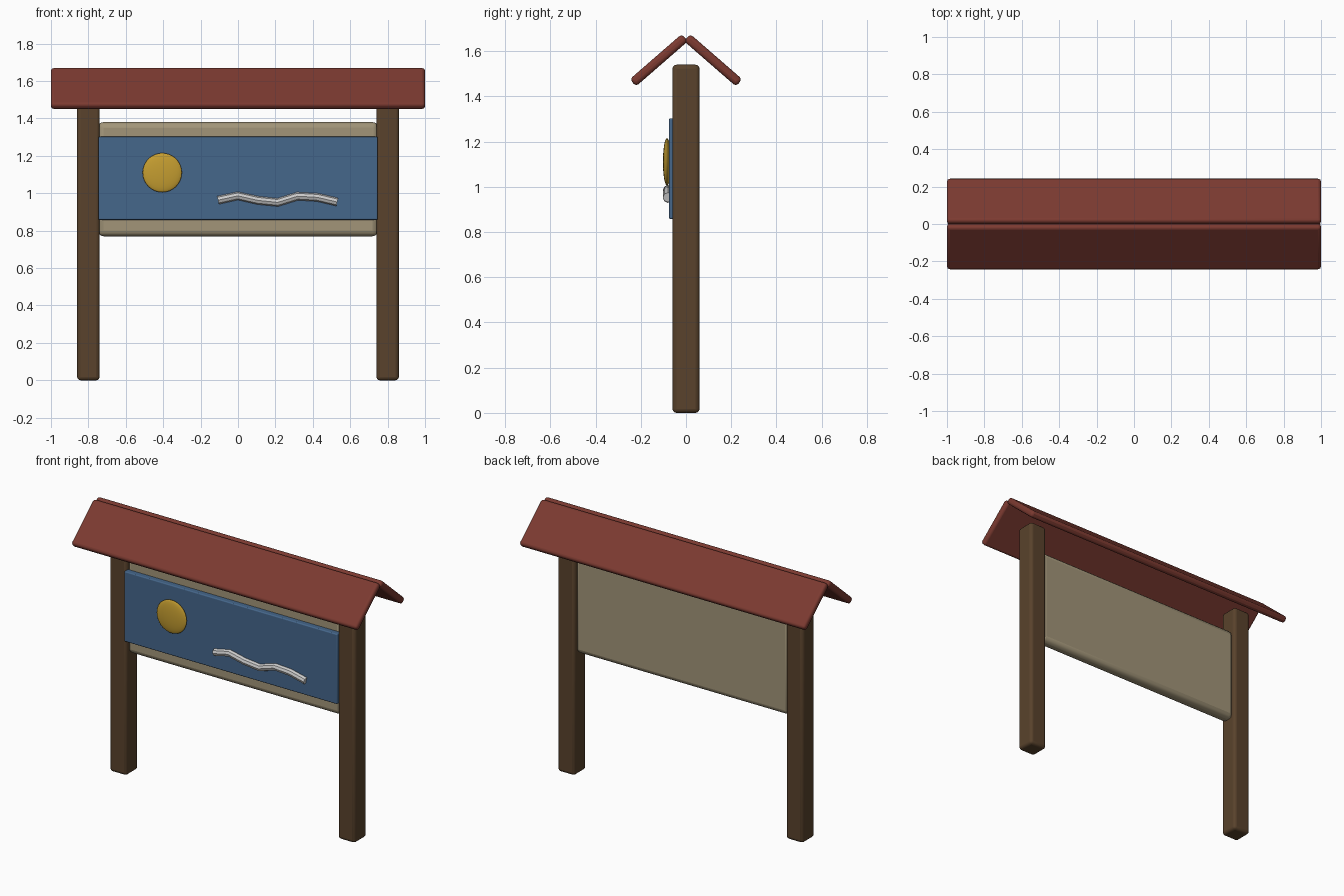
import bpy, math

if "Cube" in bpy.data.objects:
    bpy.data.objects.remove(bpy.data.objects["Cube"])


def material(name, rgb):
    m = bpy.data.materials.new(name)
    m.diffuse_color = (*rgb, 1)
    m.use_nodes = True
    m.node_tree.nodes["Principled BSDF"].inputs["Base Color"].default_value = m.diffuse_color
    return m


WOOD = material("wood", (0.10, 0.055, 0.025))
RED = material("roof_red", (0.20, 0.042, 0.03))
BEIGE = material("board_beige", (0.36, 0.30, 0.19))
BLUE = material("picture_blue", (0.06, 0.135, 0.26))
GOLD = material("sun_gold", (0.56, 0.34, 0.03))
WHITE = material("wave_white", (0.75, 0.76, 0.78))


def box(name, loc, size, bevel, mat, tilt=0):
    bpy.ops.mesh.primitive_cube_add(size=1, location=loc)
    o = bpy.context.object
    o.name = name
    o.scale = size
    bpy.ops.object.transform_apply(location=False, rotation=False, scale=True)
    o.rotation_euler.x = tilt
    b = o.modifiers.new("soft_edges", "BEVEL")
    b.width = bevel
    b.segments = 3
    o.data.materials.append(mat)
    bpy.ops.object.shade_smooth_by_angle(angle=math.radians(35))
    return o


# Posts and pitched roof boards, mirrored in pairs
for side, word in ((-1, "left"), (1, "right")):
    box(f"{word}_post", (side * 0.8, 0, 0.77), (0.12, 0.12, 1.54), 0.018, WOOD)
for side, word in ((-1, "front"), (1, "back")):
    box(f"{word}_roof_board", (0, side * 0.12, 1.56), (2.0, 0.305, 0.042), 0.016,
        RED, -side * math.radians(41))

# Board and painted picture panel
box("backing_board", (0, 0, 1.075), (1.5, 0.08, 0.61), 0.03, BEIGE)
box("picture_panel", (0, -0.055, 1.08), (1.494, 0.04, 0.444), 0.006, BLUE)

# Sun: a flattened sphere on the picture
bpy.ops.mesh.primitive_uv_sphere_add(segments=32, ring_count=16, radius=1,
                                     location=(-0.405, -0.084, 1.11))
sun = bpy.context.object
sun.name = "sun_disc"
sun.scale = (0.105, 0.018, 0.105)
sun.data.materials.append(GOLD)
bpy.ops.object.shade_smooth()

# Wave: a faceted tube through a few points
heights = [0.963, 0.986, 0.962, 0.951, 0.984, 0.978, 0.953]
curve = bpy.data.curves.new("wave", "CURVE")
curve.dimensions = "3D"
curve.bevel_depth = 0.022
curve.bevel_resolution = 2
curve.use_fill_caps = True
spline = curve.splines.new("POLY")
spline.points.add(len(heights) - 1)
for i, (p, z) in enumerate(zip(spline.points, heights)):
    p.co = (-0.107 + 0.1063 * i, -0.08, z, 1)
spline.use_smooth = False
wave = bpy.data.objects.new("wave", curve)
wave.data.materials.append(WHITE)
bpy.context.collection.objects.link(wave)
